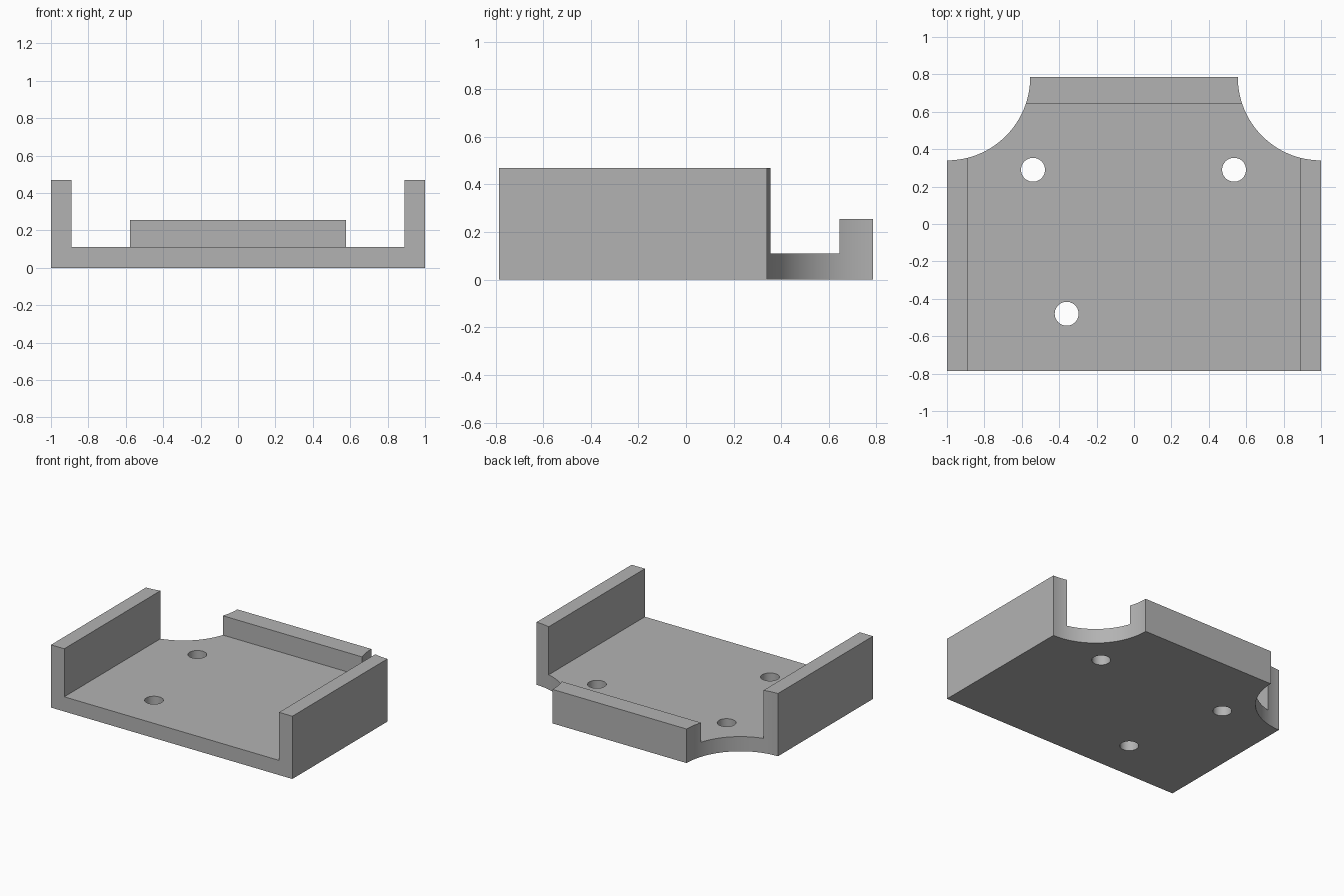
import bpy, bmesh, math

cube = bpy.data.objects.get("Cube")
if cube:
    bpy.data.objects.remove(cube, do_unlink=True)

HALF_X, HALF_Y = 1.0, 0.785
FLOOR, SIDE_TOP, BACK_TOP = 0.11, 0.47, 0.255
WALL_X, BACK_Y = 0.89, 0.645
CORNER_R, HOLE_R = 0.445, 0.064

grey = bpy.data.materials.new("plain grey")
grey.use_nodes = True
colour = (0.45, 0.45, 0.45, 1)
grey.diffuse_color = colour
grey.node_tree.nodes["Principled BSDF"].inputs["Base Color"].default_value = colour


def prism(name, outline, low, high):
    """Extrude a plan outline from one height to another."""
    bm = bmesh.new()
    face = bm.faces.new([bm.verts.new((x, y, low)) for x, y in outline])
    top = bmesh.ops.extrude_face_region(bm, geom=[face])["geom"]
    verts = [v for v in top if isinstance(v, bmesh.types.BMVert)]
    bmesh.ops.translate(bm, verts=verts, vec=(0, 0, high - low))
    bmesh.ops.recalc_face_normals(bm, faces=bm.faces)
    mesh = bpy.data.meshes.new(name)
    bm.to_mesh(mesh)
    bm.free()
    mesh.materials.append(grey)
    obj = bpy.data.objects.new(name, mesh)
    bpy.context.collection.objects.link(obj)
    return obj


def rectangle(x, y0, y1):
    return [(-x, y0), (x, y0), (x, y1), (-x, y1)]


def arc(cx, cy, r, start, end, steps):
    angles = [start + (end - start) * i / steps for i in range(steps + 1)]
    return [(cx + r * math.cos(a), cy + r * math.sin(a)) for a in angles]


def cut(target, cutter):
    """Subtract the cutter and discard it."""
    cutter.hide_render = True
    mod = target.modifiers.new("cut", "BOOLEAN")
    mod.operation = "DIFFERENCE"
    mod.solver = "EXACT"
    mod.object = cutter
    bpy.ops.object.select_all(action="DESELECT")
    target.select_set(True)
    bpy.context.view_layer.objects.active = target
    bpy.ops.object.modifier_apply(modifier=mod.name)
    bpy.data.objects.remove(cutter, do_unlink=True)


# Tray blank with a concave scoop at each back corner
right_scoop = arc(HALF_X, HALF_Y, CORNER_R, 1.5 * math.pi, math.pi, 32)
left_scoop = [(-x, y) for x, y in reversed(right_scoop)]
outline = [(-HALF_X, -HALF_Y), (HALF_X, -HALF_Y)] + right_scoop + left_scoop
tray = prism("mounting_tray", outline, 0, SIDE_TOP)

# Open the middle down to the floor, and lower the back wall
cut(tray, prism("floor_cutter", rectangle(WALL_X, -1, BACK_Y), FLOOR, 1))
cut(tray, prism("back_wall_cutter", rectangle(WALL_X, 0.5, 1), BACK_TOP, 1))

# Screw holes through the floor
for x, y in [(-0.54, 0.29), (0.535, 0.29), (-0.36, -0.48)]:
    ring = arc(x, y, HOLE_R, 0, 2 * math.pi, 40)[:-1]
    cut(tray, prism("hole_cutter", ring, -0.1, 0.3))

bpy.ops.object.shade_smooth_by_angle(angle=math.radians(30))
